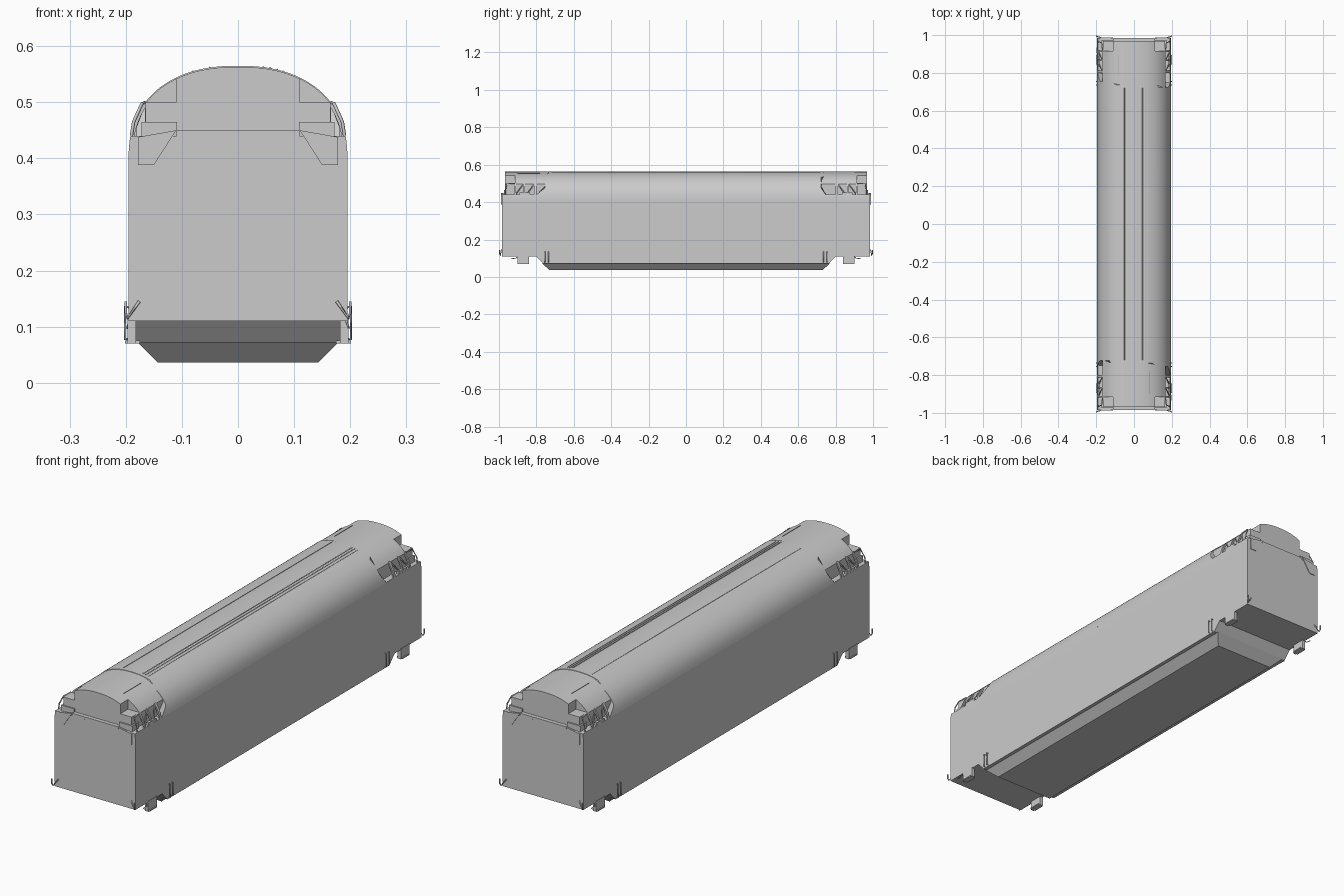
import bpy, bmesh, math
from mathutils import Vector

if "Cube" in bpy.data.objects:
    bpy.data.objects.remove(bpy.data.objects["Cube"])

HW, SPRING, RISE, N = 0.195, 0.40, 0.165, 2.3   # body half width and roof arch


def roof_z(x):
    return SPRING + RISE * max(0, 1 - (abs(x) / HW) ** N) ** (1 / N)


def side_x(z):
    return HW * (1 - (max(0, z - SPRING) / RISE) ** N) ** (1 / N)


def make(name, verts, faces, smooth=False):
    me = bpy.data.meshes.new(name)
    me.from_pydata(verts, [], faces)
    bm = bmesh.new()
    bm.from_mesh(me)
    bmesh.ops.recalc_face_normals(bm, faces=bm.faces)
    bm.to_mesh(me)
    bm.free()
    ob = bpy.data.objects.new(name, me)
    bpy.context.collection.objects.link(ob)
    if smooth:
        bpy.ops.object.select_all(action='DESELECT')
        ob.select_set(True)
        bpy.context.view_layer.objects.active = ob
        bpy.ops.object.shade_smooth_by_angle(angle=math.radians(25))
    return ob


def loft(name, a, b, smooth=False):
    n = len(a)
    faces = [(i, (i + 1) % n, n + (i + 1) % n, n + i) for i in range(n)]
    faces += [tuple(range(n)), tuple(range(2 * n - 1, n - 1, -1))]
    return make(name, list(a) + list(b), faces, smooth)


def along_y(name, prof, y0, y1, smooth=False):
    return loft(name, [(x, y0, z) for x, z in prof], [(x, y1, z) for x, z in prof], smooth)


def along_x(name, prof, x0, x1):
    return loft(name, [(x0, y, z) for y, z in prof], [(x1, y, z) for y, z in prof])


def box(name, x0, x1, y0, y1, z0, z1):
    return along_y(name, [(x0, z0), (x1, z0), (x1, z1), (x0, z1)], y0, y1)


def rod(name, pts, r=0.002):
    # square-section bar along a path
    cu = bpy.data.curves.new(name, 'CURVE')
    cu.dimensions = '3D'
    cu.bevel_depth, cu.bevel_resolution, cu.use_fill_caps = r, 0, True
    sp = cu.splines.new('POLY')
    sp.points.add(len(pts) - 1)
    for p, c in zip(sp.points, pts):
        p.co = (*c, 1)
    ob = bpy.data.objects.new(name, cu)
    bpy.context.collection.objects.link(ob)
    return ob


# Lower body, full length
LEDGE = 0.44
half = [(HW, 0.11), (HW, 0.40)] + [(side_x(z), z) for z in (0.41, 0.42, 0.43, LEDGE)]
along_y("lower_body", half + [(-x, z) for x, z in reversed(half)], -0.985, 0.985, True)

# Side skirt and belly pan
along_x("skirt", [(-0.80, 0.11), (-0.765, 0.072), (0.765, 0.072), (0.80, 0.11)], -HW, HW)
loft("belly_pan",
     [(-0.18, -0.77, 0.073), (0.18, -0.77, 0.073), (0.18, 0.77, 0.073), (-0.18, 0.77, 0.073)],
     [(-0.143, -0.73, 0.036), (0.143, -0.73, 0.036), (0.143, 0.73, 0.036), (-0.143, 0.73, 0.036)])


# Arched main roof with stepped, flared ends
def seam_y(x, z):
    if x < -0.13:
        y = 0.755
    elif x < -0.09:
        y = 0.755 - 0.02 * (x + 0.13) / 0.04
    else:
        y = 0.735 if x < 0.13 else 0.722
    return y + max(0, 0.475 - z) / 0.035 * (0.045 if x < 0 else 0.025)


arch = []
for i in range(49):
    t = 0.197 + (math.pi - 0.394) * i / 48
    c, s = math.cos(t), math.sin(t)
    arch.append((math.copysign(HW * abs(c) ** (2 / N), c), SPRING + RISE * s ** (2 / N)))
loft("main_roof", [(x, -seam_y(-x, z), z) for x, z in arch],
     [(x, seam_y(x, z), z) for x, z in arch], True)

# Roof conduits
for x, r in ((-0.05, 0.0018), (0.045, 0.0025), (0.057, 0.0025), (0.07, 0.0018)):
    rod("roof_conduit", [(x, -0.72, roof_z(x)), (x, 0.72, roof_z(x))], r)


def hood_profile(w, drop):
    xs = [-w + 2 * w * i / 24 for i in range(25)]
    return [(-w, LEDGE - 0.005)] + [(x, roof_z(x) - drop) for x in xs] + [(w, LEDGE - 0.005)]


for s in (-1, 1):
    # End hood: wide part, then narrow centre over the end door
    along_y("end_hood", hood_profile(0.166, 0.002), s * 0.70, s * 0.915, True)
    along_y("end_hood_centre", hood_profile(0.11, 0.002), s * 0.90, s * 0.968, True)
    box("end_sill", -0.11, 0.11, s * 0.95, s * 0.985, 0.435, 0.45)
    # Hatch rib and conduit stubs on the hood
    rod("hood_conduit", [(-s * 0.08, s * 0.78, roof_z(0.08)), (-s * 0.08, s * 0.90, roof_z(0.08))], 0.0015)
    for m in (-1, 1):
        # Stepped corner block
        box("corner_block", m * 0.109, m * 0.165, s * 0.91, s * 0.968, 0.435, 0.50)
        box("corner_step", m * 0.109, m * 0.172, s * 0.93, s * 0.974, 0.435, 0.465)
        # Corner gusset on the end wall
        along_y("corner_gusset", [(m * 0.11, 0.45), (m * 0.15, 0.388), (m * 0.178, 0.388),
                                  (m * 0.178, 0.438)], s * 0.98, s * 0.988)
        # Curved brackets between hood and side ledge
        zs = [LEDGE - 0.004 + 0.064 * i / 6 for i in range(7)]
        outer = [(m * side_x(z), z) for z in zs]
        inner = [(m * (side_x(z) - 0.007), z) for z in reversed(zs)]
        for y, w in ((0.80, 0.012), (0.862, 0.008), (0.91, 0.008)):
            along_y("hood_bracket", outer + inner, s * y, s * (y + w), True)
        for y in (0.812, 0.87):
            rod("bracket_brace", [(m * 0.168, s * y, 0.495), (m * 0.188, s * (y + 0.04), 0.442)], 0.003)
        # Low sill plates along the side ledge
        box("ledge_plate", m * 0.18, m * 0.191, s * 0.835, s * 0.89, 0.436, 0.452)
        # Corner handrail loop
        rod("corner_handrail", [(m * 0.19, s * 0.965, 0.44), (m * 0.186, s * 0.965, 0.465),
                                (m * 0.171, s * 0.958, 0.498), (m * 0.166, s * 0.915, 0.50)], 0.003)
        # Steps below the door
        box("step_hanger", m * 0.182, m * 0.197, s * 0.84, s * 0.90, 0.07, 0.115)
        box("step_tread", m * 0.175, m * 0.201, s * 0.845, s * 0.895, 0.07, 0.075)
        # Side grab irons at the skirt ends
        for y in (0.735, 0.755):
            rod("grab_iron", [(m * 0.193, s * y, 0.078), (m * 0.201, s * y, 0.078),
                              (m * 0.201, s * y, 0.135), (m * 0.193, s * y, 0.135)], 0.0025)
        # Coupling lever on the end wall corner
        rod("corner_lever", [(m * 0.176, s * 0.987, 0.145), (m * 0.197, s * 0.993, 0.115),
                             (m * 0.2, s * 0.997, 0.125), (m * 0.2, s * 0.997, 0.145)], 0.003)
    # Small bent pipe near one corner of each end
    rod("bent_pipe", [(-s * 0.193, s * 0.90, 0.11), (-s * 0.197, s * 0.91, 0.10),
                      (-s * 0.197, s * 0.935, 0.097)], 0.002)
